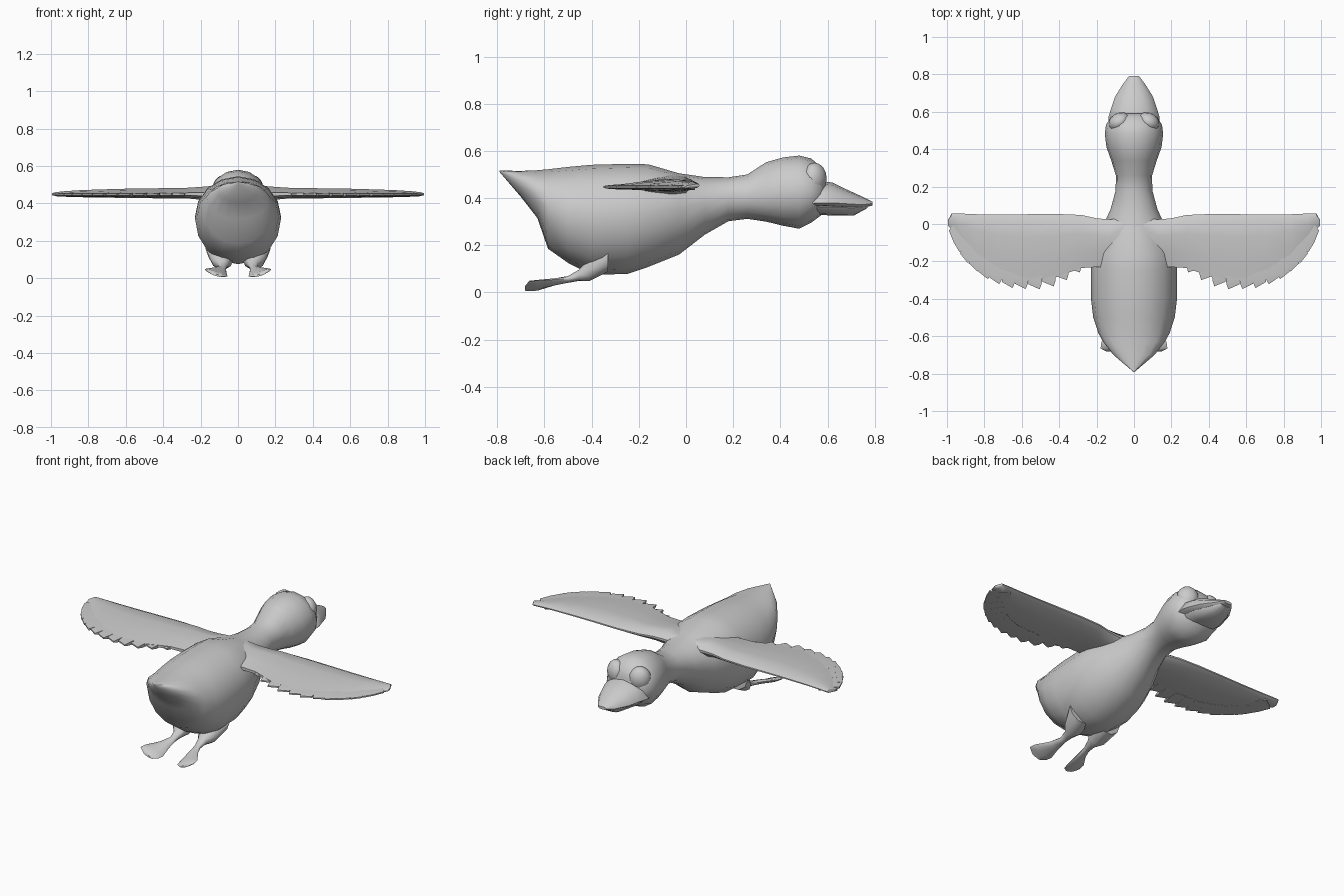
import bpy, bmesh
from math import sin, cos, pi, radians
from mathutils import Vector


def finish(name, bm, angle=50, mirror=False):
    bmesh.ops.recalc_face_normals(bm, faces=bm.faces)
    me = bpy.data.meshes.new(name)
    bm.to_mesh(me)
    bm.free()
    ob = bpy.data.objects.new(name, me)
    bpy.context.collection.objects.link(ob)
    if mirror:
        ob.modifiers.new("mirror", 'MIRROR')
    bpy.ops.object.select_all(action='DESELECT')
    ob.select_set(True)
    bpy.context.view_layer.objects.active = ob
    bpy.ops.object.shade_smooth_by_angle(angle=radians(angle))
    return ob


def loft(bm, rings):
    loops = [[bm.verts.new(p) for p in r] for r in rings]
    n = len(loops[0])
    for a, b in zip(loops, loops[1:]):
        for i in range(n):
            j = (i + 1) % n
            bm.faces.new((a[i], a[j], b[j], b[i]))
    bm.faces.new(loops[0])
    bm.faces.new(loops[-1])


def egg(y, w, top, mid, bot, n=16):
    pts = []
    for i in range(n):
        a = 2 * pi * i / n
        s = sin(a)
        pts.append((w * cos(a), y, mid + s * ((top - mid) if s > 0 else (mid - bot))))
    return pts


# Body, neck and head: y, half width, top, widest height, bottom
body = [(-.79, .004, .517, .514, .510), (-.70, .11, .515, .47, .405),
        (-.63, .165, .518, .42, .315), (-.585, .19, .522, .37, .185),
        (-.50, .218, .532, .33, .125), (-.40, .23, .541, .32, .075),
        (-.25, .23, .545, .33, .078), (-.16, .222, .543, .34, .108),
        (-.03, .175, .505, .36, .16), (.08, .125, .489, .38, .245),
        (.18, .098, .488, .40, .302), (.26, .097, .50, .405, .312),
        (.34, .122, .552, .41, .30), (.41, .147, .572, .42, .283),
        (.48, .156, .58, .425, .27), (.53, .150, .568, .425, .295),
        (.57, .125, .535, .425, .325), (.592, .075, .49, .42, .36)]
bm = bmesh.new()
loft(bm, [egg(*r) for r in body])
finish("body", bm, 60)

# Beak halves
bm = bmesh.new()
loft(bm, [egg(*r, 12) for r in [
    (.50, .135, .40, .375, .362), (.57, .137, .472, .38, .36),
    (.62, .122, .466, .38, .355), (.68, .102, .437, .376, .352),
    (.75, .058, .405, .372, .358), (.79, .028, .385, .377, .368)]])
finish("upper_beak", bm, 45)
bm = bmesh.new()
loft(bm, [egg(*r, 12) for r in [
    (.50, .11, .38, .365, .335), (.60, .108, .375, .362, .327),
    (.71, .07, .372, .358, .325), (.77, .03, .372, .366, .358)]])
finish("lower_beak", bm, 45)

# Eyes
bm = bmesh.new()
bmesh.ops.create_uvsphere(bm, u_segments=14, v_segments=8, radius=1)
for v in bm.verts:
    v.co = Vector((v.co.x * .062, v.co.y * .05, v.co.z * .068))
    v.co = Vector((v.co.x * .85 + v.co.y * .5, v.co.y * .85 - v.co.x * .5, v.co.z))
    v.co += Vector((.078, .545, .482))
finish("eyes", bm, 60, True)

# Wings: x, leading y, trailing y, height, half thickness
wing = [(.02, .03, -.24, .455, .05), (.13, .025, -.235, .455, .042),
        (.20, .03, -.23, .457, .034), (.28, .048, -.235, .458, .028),
        (.42, .054, -.285, .457, .027), (.58, .052, -.30, .457, .025),
        (.72, .051, -.27, .456, .022), (.84, .052, -.20, .455, .019),
        (.93, .056, -.10, .454, .014), (.975, .057, -.03, .453, .010),
        (.995, .02, -.01, .452, .005)]
bm = bmesh.new()
rings = []
for x, le, te, z, t in wing:
    ring = []
    for f, s in ((0, .15), (.1, .8), (.35, 1), (.7, .7), (1, .25),
                 (1, -.25), (.7, -.7), (.35, -1), (.1, -.8), (0, -.15)):
        ring.append((x, le + (te - le) * f, z - .008 * f + s * t))
    rings.append(ring)
loft(bm, rings)


# Trailing feathers: tip x, tip y, sweep angle in degrees
feathers = [(.32, -.258, 2), (.39, -.298, 4), (.46, -.33, 6), (.535, -.345, 8),
            (.61, -.342, 11), (.68, -.335, 14), (.75, -.312, 18), (.81, -.283, 22),
            (.865, -.24, 28), (.915, -.19, 35), (.955, -.13, 43), (.985, -.07, 52)]
for x, y, deg in feathers:
    d = Vector((sin(radians(deg)), -cos(radians(deg)), 0))
    s = Vector((-d.y, d.x, 0))
    tip = Vector((x, y, .447))
    rings = []
    for back, w, h in ((.13, .036, .012), (.03, .037, .009), (0, .031, .004)):
        c = tip - d * back
        rings.append([c + s * w * a + Vector((0, 0, h * b)) - d * (.018 * (a > 0) * (back < .1))
                      for a, b in ((-1, -1), (1, -1), (1, 1), (-1, 1))])
    loft(bm, rings)
finish("wings", bm, 40, True)

# Legs with webbed feet: centre, half width, half height, sideways tilt
leg = [((.09, -.33, .16), .085, .075, 0), ((.085, -.41, .095), .058, .05, 0),
       ((.08, -.455, .072), .028, .024, .1), ((.083, -.50, .055), .020, .014, .2),
       ((.095, -.56, .044), .034, .013, .3), ((.115, -.63, .030), .062, .012, .33),
       ((.122, -.665, .028), .060, .010, .33), ((.118, -.682, .017), .030, .005, .3)]
bm = bmesh.new()
rings = []
for c, w, h, tilt in leg:
    side, up = Vector((cos(tilt), 0, sin(tilt))), Vector((-sin(tilt), 0, cos(tilt)))
    ring = [Vector(c) + side * w * cos(k * pi / 5) + up * h * sin(k * pi / 5)
            for k in range(10)]
    for p in ring:
        p.z = max(p.z, 0)
    rings.append(ring)
loft(bm, rings)
finish("legs", bm, 50, True)
